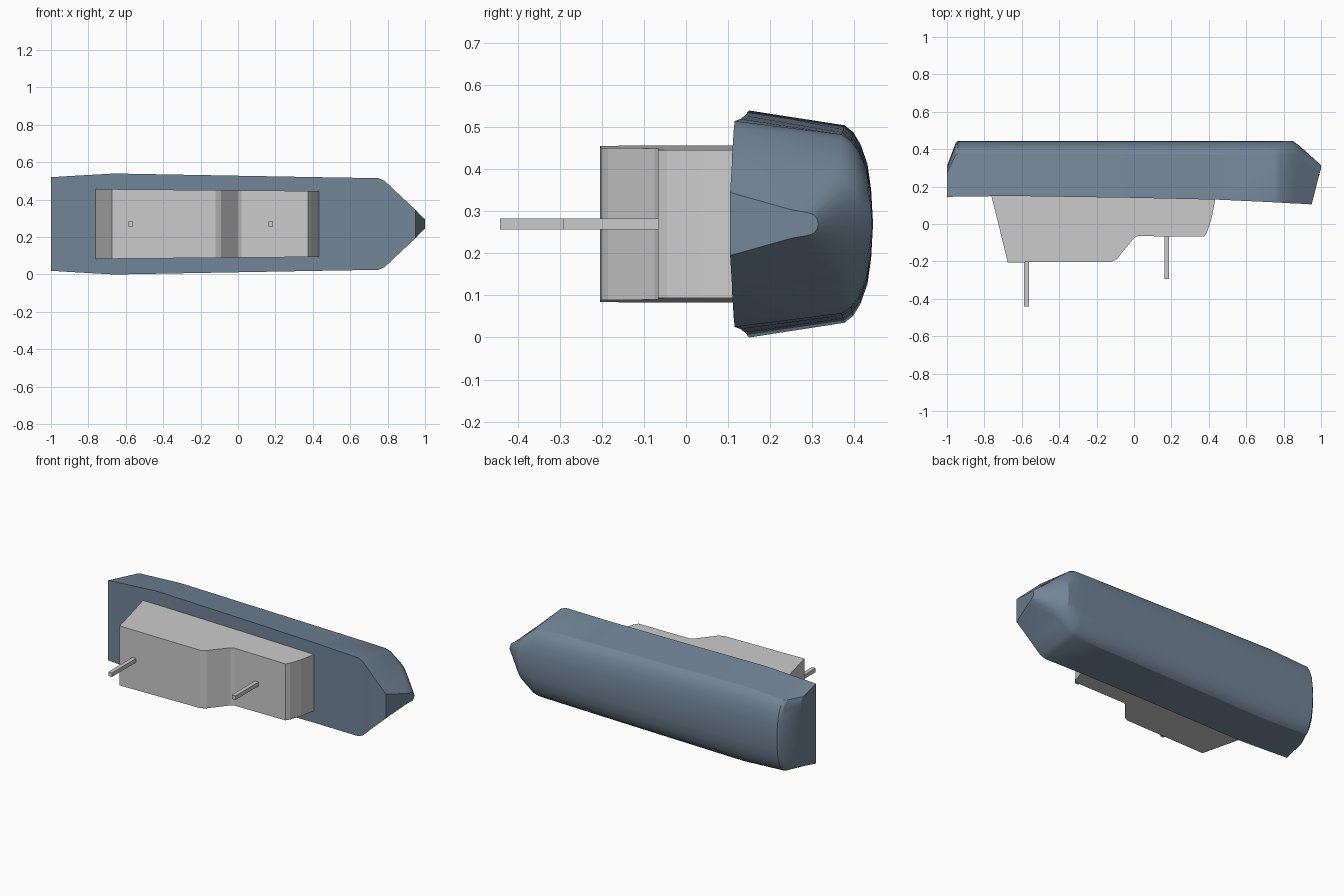
import bpy, bmesh, math

if "Cube" in bpy.data.objects:
    bpy.data.objects.remove(bpy.data.objects["Cube"])

ZC = 0.27  # centreline height: the ship lies on its side, deck facing -y


def make_object(name, bm, material=None):
    bmesh.ops.recalc_face_normals(bm, faces=bm.faces)
    mesh = bpy.data.meshes.new(name)
    bm.to_mesh(mesh)
    bm.free()
    obj = bpy.data.objects.new(name, mesh)
    bpy.context.collection.objects.link(obj)
    if material:
        mesh.materials.append(material)
    return obj


# Hull: half section as (depth fraction, width fraction), deck edge to keel
SECTION = [(0, 1), (0.77, 0.87), (0.84, 0.81), (0.90, 0.70),
           (0.955, 0.53), (0.985, 0.30), (1, 0)]
# Stations: x, deck y, keel y, half width
STATIONS = [(-1.0, 0.145, 0.31, 0.25), (-0.955, 0.146, 0.43, 0.253),
            (-0.94, 0.146, 0.445, 0.254), (-0.66, 0.15, 0.445, 0.27),
            (0.0, 0.14, 0.445, 0.258), (0.45, 0.13, 0.445, 0.25),
            (0.75, 0.116, 0.445, 0.245), (0.785, 0.114, 0.445, 0.23),
            (0.85, 0.11, 0.443, 0.168), (0.88, 0.109, 0.422, 0.14)]
# Raked stem face: x, y, half width
STEM = [(0.95, 0.105, 0.075), (0.987, 0.25, 0.034), (0.995, 0.285, 0.028),
        (1.0, 0.298, 0.025), (1.0, 0.306, 0.02), (1.0, 0.312, 0.012),
        (1.0, 0.315, 0)]

rings = [[(x, d + (k - d) * t, w * f) for t, f in SECTION]
         for x, d, k, w in STATIONS] + [STEM]
bm = bmesh.new()
loops = []
for half in rings:
    up = [bm.verts.new((x, y, ZC + w)) for x, y, w in half]
    down = [bm.verts.new((x, y, ZC - w)) for x, y, w in half[-2::-1]]
    loops.append(up + down)
for a, b in zip(loops, loops[1:]):
    n = len(a)
    for i in range(n):  # last strip closes the deck
        j = (i + 1) % n
        bm.faces.new((a[i], a[j], b[j], b[i]))
bm.faces.new(loops[0])
bm.faces.new(loops[-1])
blue = bpy.data.materials.new("hull_blue")
blue.diffuse_color = (0.17, 0.235, 0.31, 1)
blue.use_nodes = True
blue.node_tree.nodes["Principled BSDF"].inputs["Base Color"].default_value = blue.diffuse_color
hull = make_object("hull", bm, blue)
bpy.context.view_layer.objects.active = hull
hull.select_set(True)
bpy.ops.object.shade_smooth_by_angle(angle=math.radians(25))

# Superstructure: stepped side profile, tapering slightly towards the bow
PROFILE = [(-0.765, 0.16), (-0.735, 0.04), (-0.675, -0.205), (-0.12, -0.202),
           (-0.09, -0.185), (0.0, -0.075), (0.02, -0.065), (0.375, -0.067),
           (0.39, -0.045), (0.415, 0.03), (0.44, 0.16)]
bm = bmesh.new()
sides = []
for s in (1, -1):
    verts = [bm.verts.new((x, y, ZC + s * (0.18 - 0.009 * x)))
             for x, y in PROFILE]
    bm.faces.new(verts)
    sides.append(verts)
n = len(PROFILE)
for i in range(n):
    j = (i + 1) % n
    bm.faces.new((sides[0][i], sides[0][j], sides[1][j], sides[1][i]))
make_object("superstructure", bm)

# Masts
for name, x, tip, base in (("aft_mast", -0.575, -0.442, -0.19),
                           ("fore_mast", 0.175, -0.293, -0.05)):
    bm = bmesh.new()
    bmesh.ops.create_cube(bm, size=1)
    bmesh.ops.scale(bm, vec=(0.025, base - tip, 0.025), verts=bm.verts)
    bmesh.ops.translate(bm, vec=(x, (tip + base) / 2, ZC), verts=bm.verts)
    make_object(name, bm)
